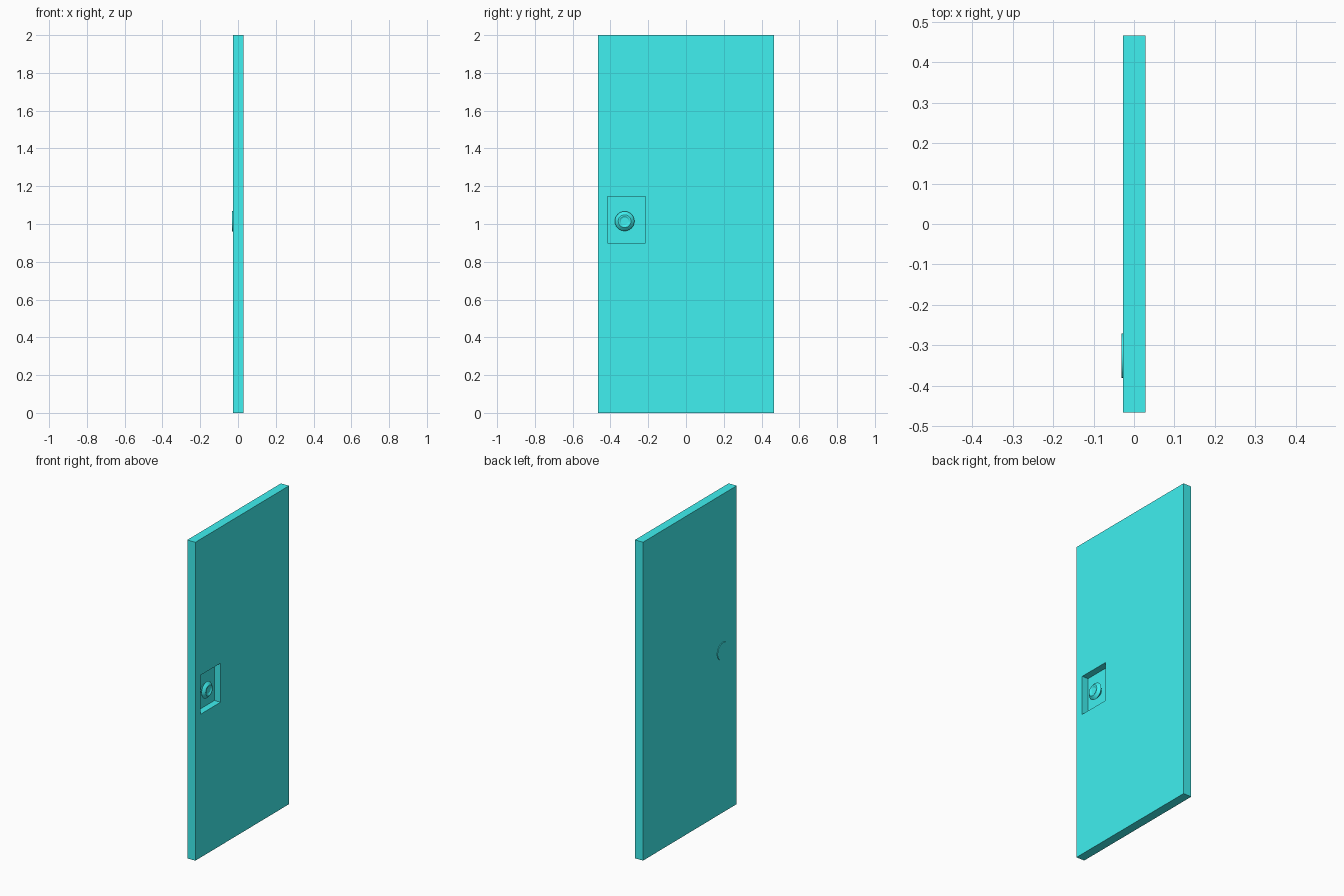
import bpy, bmesh
from math import pi, cos, sin

if "Cube" in bpy.data.objects:
    bpy.data.objects.remove(bpy.data.objects["Cube"])

X_BACK, X_FRONT = -0.027, 0.029      # slab faces
FLOOR = X_FRONT - 0.042              # recess floor
KNOB_Y, KNOB_Z = -0.325, 1.015

mat = bpy.data.materials.new("cyan_paint")
mat.diffuse_color = (0.05, 0.87, 0.87, 1)
mat.use_nodes = True
mat.node_tree.nodes["Principled BSDF"].inputs["Base Color"].default_value = mat.diffuse_color


def box(name, x, y, z):
    """Box spanning the given (min, max) ranges."""
    bpy.ops.mesh.primitive_cube_add(size=1, location=[sum(r) / 2 for r in (x, y, z)])
    ob = bpy.context.object
    ob.name = name
    ob.scale = [r[1] - r[0] for r in (x, y, z)]
    bpy.ops.object.transform_apply(location=False, rotation=False)
    return ob


def lathe_x(name, profile, y, z, sides=24):
    """Revolve (x, radius) points round an axis along x, capped at both ends."""
    bm = bmesh.new()
    rings = [[bm.verts.new((x, r * cos(2 * pi * i / sides), r * sin(2 * pi * i / sides)))
              for i in range(sides)] for x, r in profile]
    for a, b in zip(rings, rings[1:]):
        for i in range(sides):
            j = (i + 1) % sides
            bm.faces.new((a[i], a[j], b[j], b[i]))
    bm.faces.new(rings[0])
    bm.faces.new(rings[-1])
    bmesh.ops.recalc_face_normals(bm, faces=bm.faces[:])
    me = bpy.data.meshes.new(name)
    bm.to_mesh(me)
    bm.free()
    ob = bpy.data.objects.new(name, me)
    bpy.context.collection.objects.link(ob)
    ob.location = (0, y, z)
    bpy.ops.object.select_all(action='DESELECT')
    ob.select_set(True)
    bpy.context.view_layer.objects.active = ob
    bpy.ops.object.shade_smooth_by_angle(angle=0.5)
    return ob


# Door slab with the handle recess cut out of its +x face
slab = box("door_slab", (X_BACK, X_FRONT), (-0.465, 0.465), (0, 2))
cutter = box("recess_cutter", (FLOOR, 0.1), (-0.415, -0.215), (0.90, 1.145))
cut = slab.modifiers.new("recess", 'BOOLEAN')
cut.object = cutter
cut.solver = 'EXACT'
bpy.context.view_layer.objects.active = slab
bpy.ops.object.modifier_apply(modifier=cut.name)
bpy.data.objects.remove(cutter)

# Flared knob on a short stem, with a dished front
knob = lathe_x("knob", [(FLOOR - 0.002, 0.027), (FLOOR + 0.012, 0.027),
                        (FLOOR + 0.018, 0.047), (FLOOR + 0.024, 0.052),
                        (FLOOR + 0.030, 0.047), (FLOOR + 0.040, 0.034),
                        (FLOOR + 0.040, 0.028), (FLOOR + 0.035, 0.020)],
               KNOB_Y, KNOB_Z)

# Thin round cover plate on the -x face
plate = lathe_x("cover_plate", [(X_BACK + 0.002, 0.055), (-0.031, 0.055)],
                KNOB_Y, KNOB_Z, 32)

for ob in (slab, knob, plate):
    ob.data.materials.append(mat)
